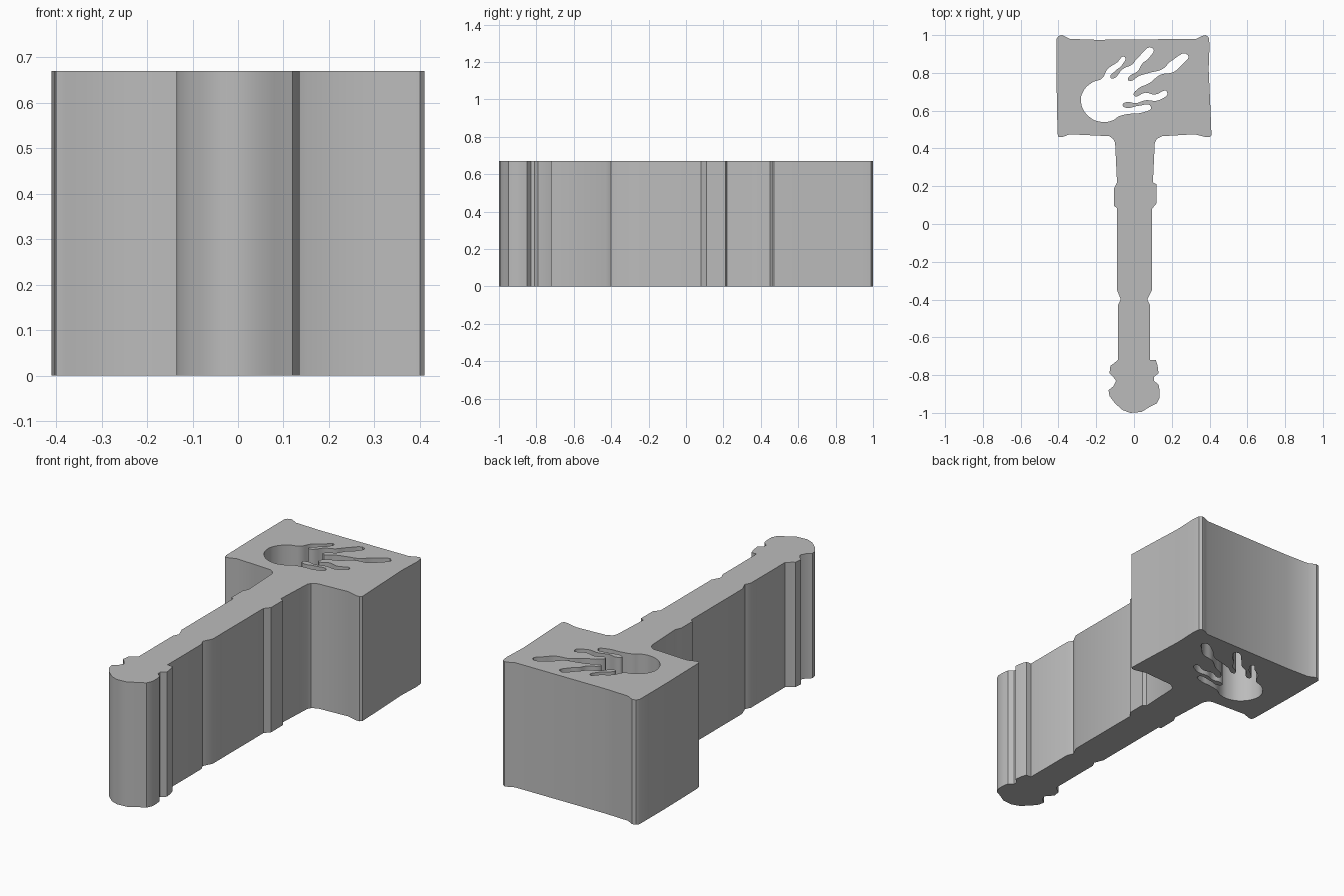
import bpy
import bmesh
from mathutils import Vector

HEIGHT = 0.67
UNIT = 0.01  # outline points are given in hundredths

cube = bpy.data.objects.get("Cube")
if cube:
    bpy.data.objects.remove(cube, do_unlink=True)


def make_material(name, colour):
    material = bpy.data.materials.new(name)
    material.use_nodes = True
    material.diffuse_color = colour
    shader = material.node_tree.nodes["Principled BSDF"]
    shader.inputs["Base Color"].default_value = colour
    return material


def add_loop(curve, points, handle_type):
    """Add one closed outline, straight (VECTOR) or flowing (AUTO)."""
    spline = curve.splines.new("BEZIER")
    spline.bezier_points.add(len(points) - 1)
    spline.use_cyclic_u = True
    spline.resolution_u = 1 if handle_type == "VECTOR" else 5
    for knot, (x, y) in zip(spline.bezier_points, points):
        knot.co = Vector((x, y, 0)) * UNIT
        knot.handle_left_type = handle_type
        knot.handle_right_type = handle_type


# Hammer head: right half from back to front, then left half from front to back
head_right = [(33, 98), (36, 99.5), (38, 100), (39.5, 99), (40, 95),
              (39.5, 82), (40.5, 60), (41, 47), (40, 46), (38, 46),
              (32, 47.5), (15, 46.5), (12, 45)]
head_left = [(-11, 45), (-13, 46.5), (-34, 47.5), (-38, 46), (-40, 46),
             (-40.5, 48), (-41, 75), (-41, 98), (-40, 99.5), (-38, 100),
             (-34, 98), (-20, 97.5)]

# Handle with collar, waist and guard, front to back order per side
handle_right = [(11, 43), (10, 22), (12, 21), (12, 11), (9.5, 8),
                (9.5, -35), (7, -40), (8.5, -43), (8.5, -72)]
handle_left = [(-8.5, -72), (-8.5, -43), (-7, -40), (-9, -35), (-9, 8.5),
               (-10.5, 9.5), (-10.5, 19), (-9, 22), (-10, 43)]

# Guard ring and rounded pommel
pommel = [(11.5, -72), (12.5, -75), (13, -79), (10.5, -81), (10.5, -83),
          (13, -85), (13.5, -88), (13.5, -92), (12, -95), (8, -97),
          (4, -99.5), (-2, -100), (-6, -98.5), (-10, -95), (-13, -91),
          (-13.5, -88), (-11, -86), (-9.5, -83), (-11, -81), (-13, -79),
          (-12.5, -75), (-11, -74)]

# Fireball: round body followed by its five flame tongues
ball = [(-11, 55), (-17, 54), (-24, 57), (-28, 64), (-27, 70),
        (-22, 75), (-17, 77)]
tongues = [
    [(-14, 82), (-9, 85.5), (-5, 88.5), (-6.5, 84), (-10, 81), (-12.5, 77.5)],
    [(-11, 77), (-6, 82), (-1, 84.5), (2, 88), (10, 93),
     (8, 88), (4.5, 85), (2, 81), (-3, 77.5)],
    [(-3, 76), (3, 78.5), (8, 80), (15, 82), (20, 86.5), (28.5, 89.5),
     (25, 84), (21, 80.5), (14, 79), (8, 74.5), (2, 71.5)],
    [(0, 68), (6, 69.5), (11, 68.5), (17.5, 70),
     (13, 65.5), (6, 65.5), (1, 64), (-4, 64.5)],
    [(-6, 63), (-4, 61.5), (2, 62.5), (9, 62), (4.5, 59), (-1, 58.5), (-8, 57)],
]
fireball = ball + [point for tongue in tongues for point in tongue]

# Filled silhouette with the fireball cut through, extruded to full height
curve = bpy.data.curves.new("hammer_outline", "CURVE")
curve.dimensions = "2D"
curve.fill_mode = "BOTH"
curve.extrude = HEIGHT / 2
add_loop(curve, head_right + handle_right + pommel + handle_left + head_left,
         "VECTOR")
add_loop(curve, fireball, "AUTO")

hammer = bpy.data.objects.new("hammer", curve)
hammer.location.z = HEIGHT / 2
bpy.context.collection.objects.link(hammer)

bpy.ops.object.select_all(action="DESELECT")
hammer.select_set(True)
bpy.context.view_layer.objects.active = hammer
bpy.ops.object.convert(target="MESH")
hammer = bpy.context.object

# Weld caps to walls so the block is one closed solid
mesh = bmesh.new()
mesh.from_mesh(hammer.data)
bmesh.ops.remove_doubles(mesh, verts=mesh.verts, dist=0.0002)
bmesh.ops.recalc_face_normals(mesh, faces=mesh.faces)
mesh.to_mesh(hammer.data)
mesh.free()

hammer.data.materials.clear()
hammer.data.materials.append(make_material("plain_grey", (0.5, 0.5, 0.5, 1)))
bpy.ops.object.shade_smooth_by_angle(angle=0.6)
